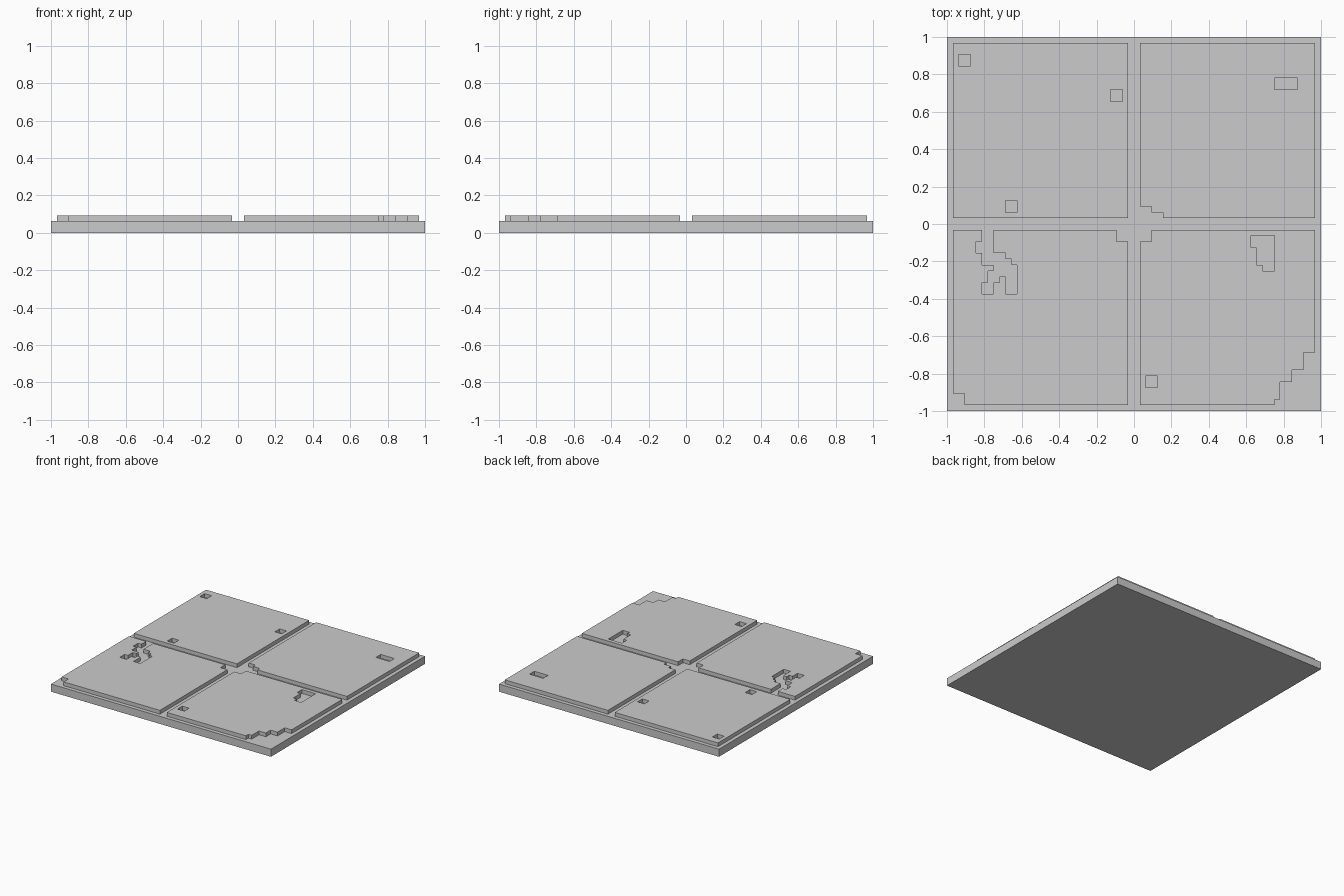
import bpy, bmesh, math

if "Cube" in bpy.data.objects:
    bpy.data.objects.remove(bpy.data.objects["Cube"])

U = 1 / 32          # one grid cell; the slab is 64 x 64 cells
BASE_H = 2 * U
TILE_H = U


def make_object(name, bm):
    bmesh.ops.recalc_face_normals(bm, faces=bm.faces)
    mesh = bpy.data.meshes.new(name)
    bm.to_mesh(mesh)
    bm.free()
    obj = bpy.data.objects.new(name, mesh)
    bpy.context.collection.objects.link(obj)
    return obj


def tile(name, col, row, chips):
    """Flat tile of 30 x 30 cells; chips are cut-outs (x0, y0, x1, y1),
    in cells counted from the slab's back left corner."""
    bm = bmesh.new()
    verts = {}

    def vert(i, j):
        if (i, j) not in verts:
            verts[i, j] = bm.verts.new((i * U - 1, 1 - j * U, BASE_H))
        return verts[i, j]

    for i in range(col, col + 30):
        for j in range(row, row + 30):
            if any(a <= i < c and b <= j < d for a, b, c, d in chips):
                continue
            bm.faces.new([vert(i, j), vert(i, j + 1), vert(i + 1, j + 1), vert(i + 1, j)])
    # raise the outline into a solid, then merge the flat cells
    ext = bmesh.ops.extrude_face_region(bm, geom=bm.faces[:], use_keep_orig=True)
    top = [g for g in ext["geom"] if isinstance(g, bmesh.types.BMVert)]
    bmesh.ops.translate(bm, verts=top, vec=(0, 0, TILE_H))
    bmesh.ops.recalc_face_normals(bm, faces=bm.faces)
    bmesh.ops.dissolve_limit(bm, angle_limit=math.radians(1),
                             verts=bm.verts[:], edges=bm.edges[:])
    bmesh.ops.triangulate(bm, faces=[f for f in bm.faces if len(f.verts) > 4])
    return make_object(name, bm)


# Base slab
bm = bmesh.new()
bmesh.ops.create_cube(bm, size=1)
bmesh.ops.scale(bm, vec=(2, 2, BASE_H), verts=bm.verts)
bmesh.ops.translate(bm, vec=(0, 0, BASE_H / 2), verts=bm.verts)
make_object("base_slab", bm)

# Back left tile: three square pits
tile("tile_back_left", 1, 1, [(2, 3, 4, 5), (28, 9, 30, 11), (10, 28, 12, 30)])

# Back right tile: one pit and a chipped inner corner
tile("tile_back_right", 33, 1, [(56, 7, 60, 9), (33, 29, 35, 31), (35, 30, 37, 31)])

# Front left tile: chipped corners and a branching crack
tile("tile_front_left", 1, 33, [
    (29, 33, 31, 35), (1, 61, 3, 63),
    (6, 33, 8, 35), (5, 35, 8, 37), (6, 37, 10, 38), (6, 38, 11, 39),
    (8, 39, 12, 40), (7, 40, 12, 41), (7, 41, 9, 42), (6, 42, 8, 44),
    (10, 41, 12, 44)])

# Front right tile: chipped corner, pits and a broken outer corner
tile("tile_front_right", 33, 33, [
    (33, 33, 35, 35), (34, 58, 36, 60),
    (52, 34, 56, 36), (53, 36, 56, 39), (54, 39, 56, 40),
    (61, 54, 63, 63), (59, 57, 61, 63), (57, 59, 59, 63), (56, 62, 57, 63)])
